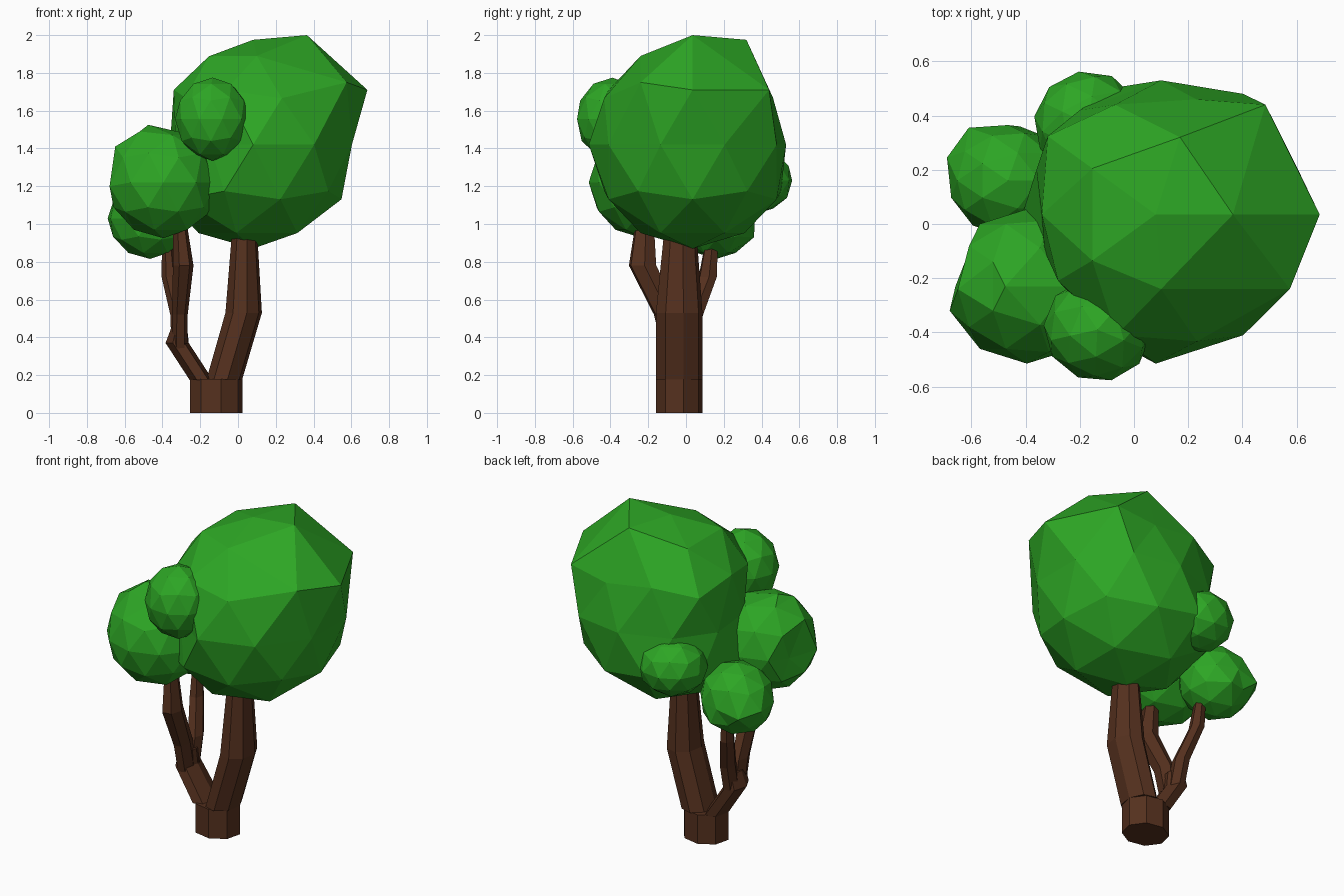
import bpy, bmesh, math
from mathutils import Vector, Matrix

if "Cube" in bpy.data.objects:
    bpy.data.objects.remove(bpy.data.objects["Cube"])


def material(name, color):
    m = bpy.data.materials.new(name)
    m.diffuse_color = (*color, 1)
    m.use_nodes = True
    m.node_tree.nodes["Principled BSDF"].inputs["Base Color"].default_value = m.diffuse_color
    return m


LEAF = material("leaf_green", (0.026, 0.38, 0.018))
BARK = material("bark_brown", (0.09, 0.03, 0.013))


def finish(name, bm, mat):
    bmesh.ops.recalc_face_normals(bm, faces=bm.faces)
    me = bpy.data.meshes.new(name)
    bm.to_mesh(me)
    bm.free()
    me.materials.append(mat)
    ob = bpy.data.objects.new(name, me)
    bpy.context.collection.objects.link(ob)
    return ob


def foliage(name, center, radii, pulls=(), turn=0):
    """Flat-faced icosphere; each pull drags the nearest vertex to that point."""
    bm = bmesh.new()
    mat = (Matrix.Translation(center) @ Matrix.Rotation(math.radians(turn), 4, 'Z')
           @ Matrix.Diagonal((*radii, 1)))
    bmesh.ops.create_icosphere(bm, subdivisions=2, radius=1, matrix=mat)
    free = set(bm.verts)
    for p in map(Vector, pulls):
        v = min(free, key=lambda w: (w.co - p).length)
        v.co = p
        free.remove(v)
    return finish(name, bm, LEAF)


def limb(name, rings, sides=6, phase=8):
    """Faceted tube through rings of (x, y, z, rx, ry)."""
    bm = bmesh.new()
    loops = []
    for x, y, z, rx, ry in rings:
        angles = [math.radians(phase) + 2 * math.pi * i / sides for i in range(sides)]
        loops.append([bm.verts.new((x + rx * math.cos(a), y + ry * math.sin(a), z))
                      for a in angles])
    for a, b in zip(loops, loops[1:]):
        for i in range(sides):
            j = (i + 1) % sides
            bm.faces.new((a[i], a[j], b[j], b[i]))
    bm.faces.new(loops[0])
    bm.faces.new(loops[-1])
    return finish(name, bm, BARK)


# Trunk and its branches
limb("trunk_base", [(-.115, -.036, 0, .14, .125), (-.115, -.036, .18, .14, .125)], 8, 10)
limb("main_trunk", [(-.072, -.036, .178, .096, .125), (.03, -.036, .53, .098, .125),
                    (.035, -.03, .98, .066, .085)], 8, 10)
limb("side_branch", [(-.195, -.036, .175, .062, .105), (-.322, -.036, .37, .062, .095),
                     (-.31, -.036, .46, .04, .09)])
limb("front_branch", [(-.31, -.06, .34, .042, .07), (-.308, -.1, .52, .042, .075),
                      (-.29, -.23, .78, .055, .078), (-.305, -.22, .98, .038, .055)])
limb("back_branch", [(-.31, -.01, .34, .042, .06), (-.315, .035, .52, .044, .06),
                     (-.365, .115, .72, .04, .052), (-.375, .135, .9, .028, .036)])

# Main crown, bulging up to the right and flattened on the left
foliage("main_crown", (.08, .035, 1.42), (.55, .55, .55), [
    (.685, .035, 1.71), (.485, .44, 1.71), (.575, -.24, 1.75),
    (.365, .035, 2.0), (.17, .32, 1.975), (.1, -.24, 1.89), (.08, .035, 1.975),
    (.23, .46, 1.67), (-.07, .44, 1.71), (.1, .53, 1.42),
    (-.34, .035, 1.71), (-.36, .2, 1.42), (-.33, -.1, 1.42),
    (-.28, -.21, 1.67), (-.2, .42, 1.42), (-.15, -.35, 1.42)])

# Smaller leaf clusters
foliage("front_left_cluster", (-.395, -.23, 1.22), (.295, .285, .295),
        [(-.475, -.23, 1.525), (-.68, -.32, 1.2), (-.65, -.24, 1.41),
         (-.62, -.13, 1.2), (-.52, -.14, 1.49), (-.52, -.32, 1.49)])
foliage("back_left_cluster", (-.465, .16, 1.03), (.22, .205, .215),
        [(-.69, .245, 1.03), (-.61, .355, 1.0), (-.42, .36, .93)])
foliage("back_cluster", (-.17, .37, 1.23), (.2, .195, .175), turn=10)
foliage("small_front_cluster", (-.135, -.39, 1.555), (.2, .19, .22), turn=-22)
